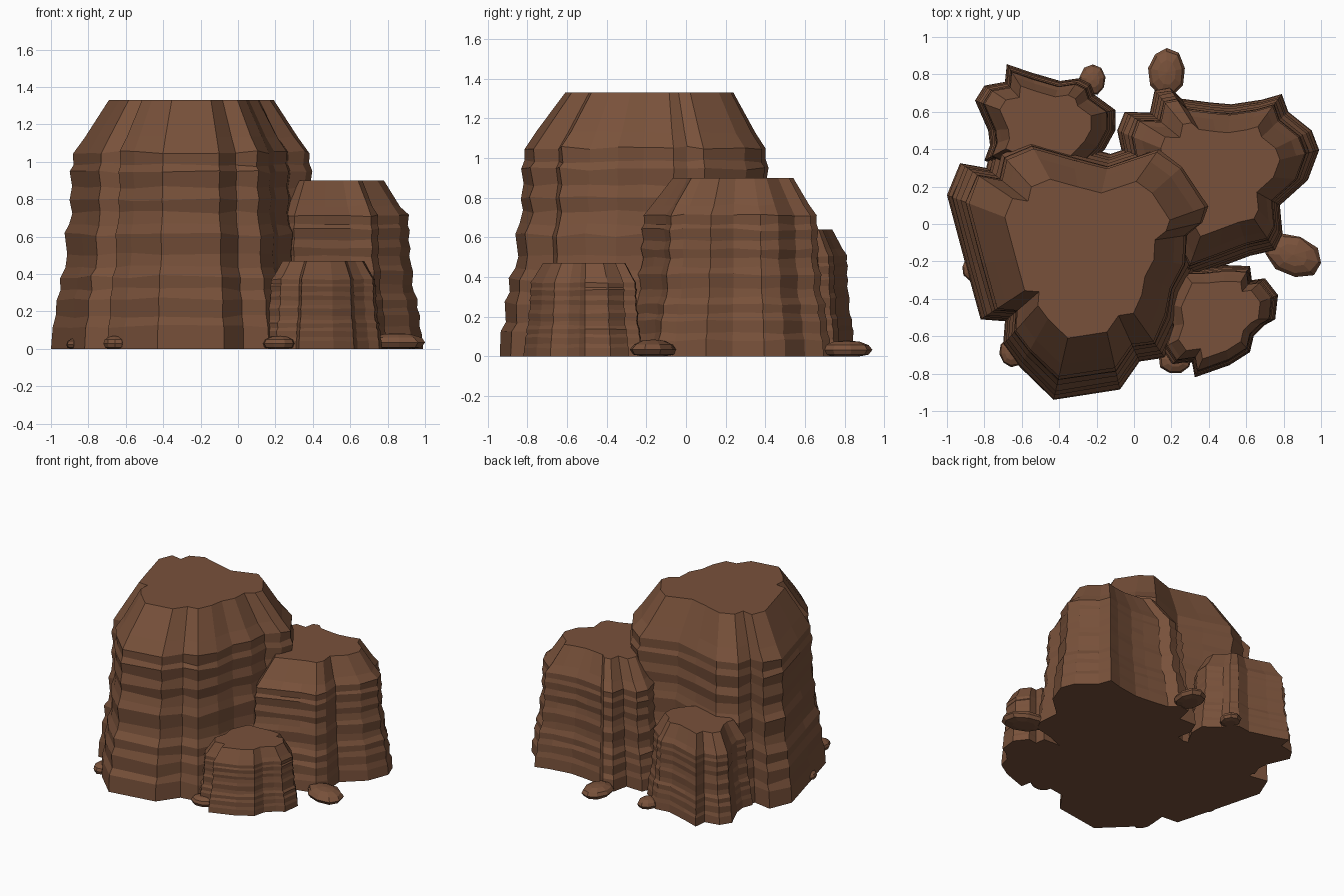
import bpy, bmesh, random
from math import sin, cos, pi
from mathutils import Vector, Matrix

random.seed(4)
cube = bpy.data.objects.get("Cube")
if cube:
    bpy.data.objects.remove(cube)

# One brown stone colour
stone = bpy.data.materials.new("brown stone")
stone.use_nodes = True
stone.diffuse_color = (0.19, 0.083, 0.043, 1)
stone.node_tree.nodes["Principled BSDF"].inputs["Base Color"].default_value = stone.diffuse_color
stone.node_tree.nodes["Principled BSDF"].inputs["Roughness"].default_value = 0.9

# Layered side profile: height fraction, width fraction
PROFILE = [(0, 1), (.09, .99), (.13, .962), (.2, .965), (.24, .935), (.29, .94),
           (.33, .9), (.38, .885), (.46, .9), (.5, .872), (.55, .852), (.6, .87),
           (.65, .848), (.71, .865), (.74, .842), (.79, .848), (.85, .765), (1, .59)]


def finish(bm, name):
    bmesh.ops.recalc_face_normals(bm, faces=bm.faces)
    mesh = bpy.data.meshes.new(name)
    bm.to_mesh(mesh)
    bm.free()
    mesh.materials.append(stone)
    obj = bpy.data.objects.new(name, mesh)
    bpy.context.collection.objects.link(obj)


def rock_column(name, centre, height, taper, outline):
    """Stack scaled copies of a ground outline into a banded column."""
    bm = bmesh.new()
    c = Vector(centre)
    rings = []
    for t, f in PROFILE:
        f = 1 - (1 - f) * taper
        ring = []
        for p in outline:
            wobble = 0 if t in (0, 1) else random.uniform(-.007, .007)
            q = c + (Vector(p) - c) * (f + wobble * .6)
            ring.append(bm.verts.new((q.x, q.y, t * height + wobble * height)))
        rings.append(ring)
    n = len(outline)
    for low, high in zip(rings, rings[1:]):
        for i in range(n):
            j = (i + 1) % n
            bm.faces.new((low[i], low[j], high[j], high[i]))
    bm.faces.new(rings[0][::-1])
    bm.faces.new(rings[-1])
    finish(bm, name)


def pebble(name, x, y, rx, ry, height, turn):
    """Flat-bottomed faceted stone, widest below its middle."""
    bm = bmesh.new()
    bmesh.ops.create_uvsphere(bm, u_segments=9, v_segments=6, radius=1)
    spin = Matrix.Rotation(turn, 3, 'Z')
    for v in bm.verts:
        k = random.uniform(.94, 1.04)
        z = max(0, height * (.4 + .6 * v.co.z))
        v.co = spin @ Vector((v.co.x * rx * k, v.co.y * ry * k, z)) + Vector((x, y, 0))
    finish(bm, name)


# Rock columns
rock_column("tall_rock", (-.245, -.135), 1.33, 1, [
    (-1, .155), (-.9, -.22), (-.82, -.51), (-.69, -.52), (-.7, -.645), (-.61, -.765),
    (-.43, -.94), (-.075, -.885), (.03, -.735), (.165, -.715), (.24, -.55), (.27, -.38),
    (.35, -.23), (.36, -.05), (.46, .03), (.495, .13), (.335, .375), (.19, .48),
    (-.125, .375), (-.34, .43), (-.59, .5), (-.76, .43), (-.79, .3), (-.93, .325)])

rock_column("middle_rock", (.478, .27), .9, 1, [
    (.27, -.3), (.46, -.23), (.62, -.17), (.755, -.14), (.795, -.06), (.78, .1),
    (.93, .235), (.99, .395), (.95, .5), (.825, .6), (.79, .695), (.685, .665),
    (.52, .64), (.405, .65), (.255, .67), (.19, .73), (.11, .715), (.085, .595),
    (-.05, .6), (-.09, .5), (-.06, .36), (.05, .2), (.16, -.1)])

rock_column("front_small_rock", (.46, -.5), .47, .75, [
    (.245, -.235), (.16, -.42), (.18, -.55), (.14, -.67), (.2, -.755), (.31, -.74),
    (.325, -.82), (.51, -.755), (.62, -.685), (.64, -.6), (.7, -.54), (.755, -.51),
    (.77, -.38), (.7, -.29), (.63, -.3), (.62, -.225), (.49, -.22), (.35, -.235)])

rock_column("back_small_rock", (-.47, .52), .64, .85, [
    (-.8, .34), (-.6, .25), (-.3, .25), (-.155, .4), (-.1, .5), (-.1, .61),
    (-.21, .69), (-.23, .75), (-.29, .78), (-.395, .765), (-.55, .81), (-.68, .855),
    (-.69, .76), (-.8, .74), (-.85, .66), (-.78, .5), (-.77, .42)])

# Loose stones around the base
pebble("left_pebble", .85, -.165, .165, .11, .085, -.4)
pebble("back_pebble", .175, .81, .1, .135, .08, 0)
pebble("back_small_pebble", -.22, .77, .072, .085, .07, 0)
pebble("right_pebble", -.86, -.24, .06, .065, .06, 0)
pebble("front_right_pebble", -.66, -.69, .06, .08, .07, .3)
pebble("front_pebble", .22, -.73, .09, .07, .07, 0)
